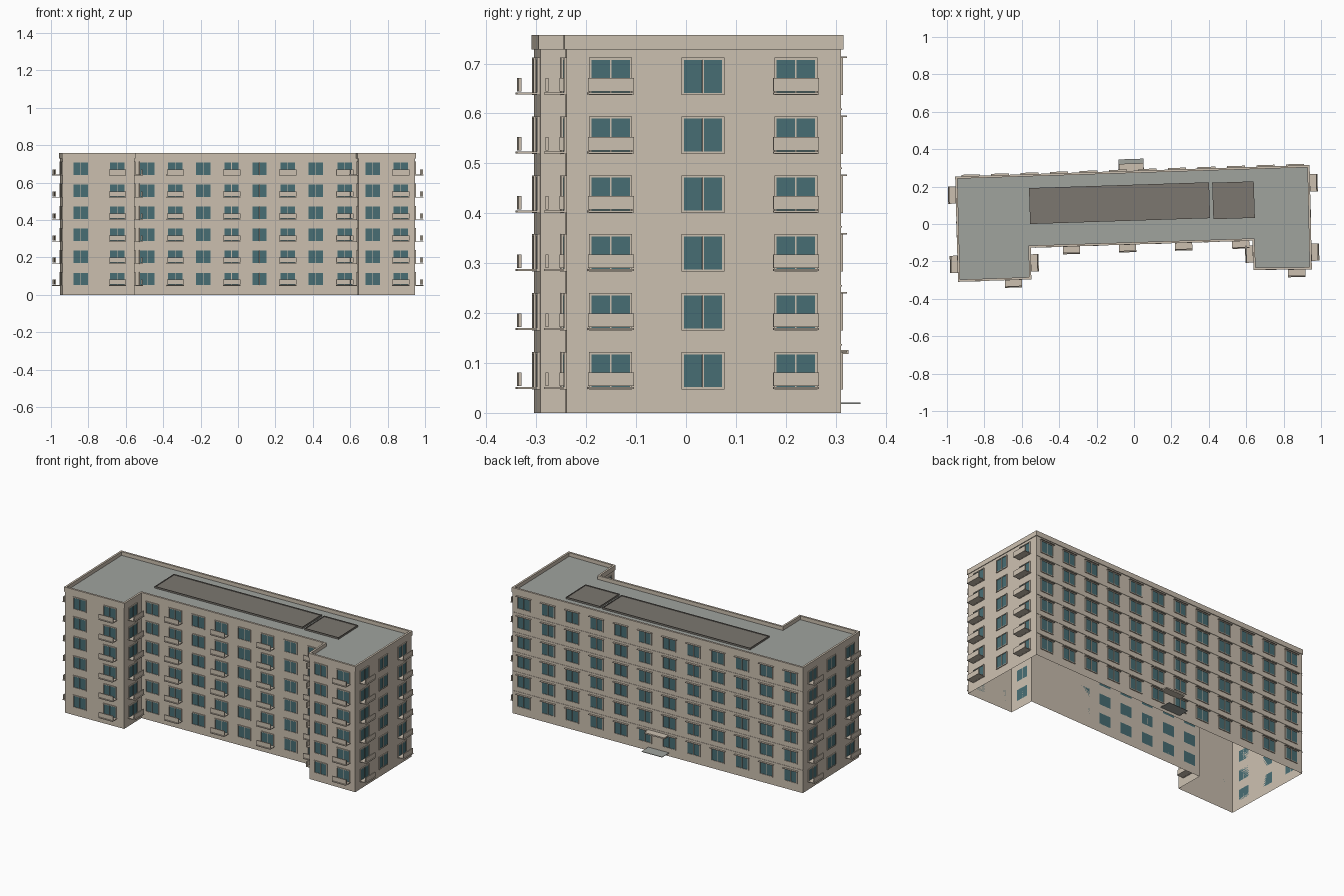
import bpy, bmesh
from mathutils import Vector

if "Cube" in bpy.data.objects:
    bpy.data.objects.remove(bpy.data.objects["Cube"])


def material(name, rgb):
    m = bpy.data.materials.new(name)
    m.use_nodes = True
    linear = [((c / 255 + 0.055) / 1.055) ** 2.4 for c in rgb] + [1]
    m.diffuse_color = linear
    m.node_tree.nodes["Principled BSDF"].inputs["Base Color"].default_value = linear
    return m


BEIGE = material("beige_render", (204, 192, 176))
GLASS = material("teal_glass", (72, 110, 116))
GREY = material("grey_roofing", (160, 163, 158))
DARK = material("dark_roof_panel", (124, 119, 112))

HEIGHT, BAND, DECK = 0.757, 0.728, 0.735
FLOORS, FIRST, PITCH = 6, 0.047, 0.118

# Footprint corners, anticlockwise from the back left
PLAN = [Vector(p) for p in (
    (-0.952, 0.250), (-0.937, -0.305), (-0.553, -0.292), (-0.556, -0.123),
    (0.636, -0.085), (0.643, -0.241), (0.947, -0.239), (0.935, 0.311))]
COUNT = len(PLAN)


def make(name, bm, mat):
    mesh = bpy.data.meshes.new(name)
    bm.to_mesh(mesh)
    bm.free()
    mesh.materials.append(mat)
    ob = bpy.data.objects.new(name, mesh)
    bpy.context.collection.objects.link(ob)
    return ob


def edge_frame(i):
    a, b = PLAN[i], PLAN[(i + 1) % COUNT]
    along = (b - a).normalized()
    return a, b, along, Vector((along.y, -along.x))


def offset_plan(d):
    """Footprint moved outward by d with mitred corners."""
    result = []
    for i in range(COUNT):
        n0, n1 = edge_frame(i - 1 if i else COUNT - 1)[3], edge_frame(i)[3]
        result.append(PLAN[i] + (n0 + n1) * d / (1 + n0.dot(n1)))
    return result


def box(bm, origin, along, out, u, d, z):
    """Box spanning u along a wall, d outward from it, and z in height."""
    v = {}
    for i in (0, 1):
        for j in (0, 1):
            for k in (0, 1):
                p = origin + along * u[i] + out * d[j]
                v[i, j, k] = bm.verts.new((p.x, p.y, z[k]))
    for axis in range(3):
        for side in (0, 1):
            ring = []
            for s, t in ((0, 0), (1, 0), (1, 1), (0, 1)):
                key = [s, t]
                key.insert(axis, side)
                ring.append(v[tuple(key)])
            bm.faces.new(ring)


def finish(name, bm, mat):
    bmesh.ops.recalc_face_normals(bm, faces=bm.faces)
    return make(name, bm, mat)


def loops(bm, rings):
    """Skin a list of (outline, height) rings."""
    rows = [[bm.verts.new((p.x, p.y, z)) for p in pts] for pts, z in rings]
    for lo, hi in zip(rows, rows[1:]):
        for i in range(COUNT):
            j = (i + 1) % COUNT
            bm.faces.new((lo[i], lo[j], hi[j], hi[i]))


# Open-bottomed wall shell
bm = bmesh.new()
loops(bm, [(PLAN, 0), (PLAN, BAND)])
make("walls", bm, BEIGE)

# Parapet band
bm = bmesh.new()
outer, inner = offset_plan(0.004), offset_plan(-0.008)
loops(bm, [(PLAN, BAND), (outer, BAND), (outer, HEIGHT), (inner, HEIGHT), (inner, DECK)])
make("parapet", bm, BEIGE)

# Roof deck
bm = bmesh.new()
bm.faces.new([bm.verts.new((p.x, p.y, DECK)) for p in inner])
make("roof_deck", bm, GREY)

# Roof panels, square to the back wall, each with a raised rim
_, _, back_along, back_out = edge_frame(COUNT - 1)
east, north = -back_along, back_out
panels, rims = bmesh.new(), bmesh.new()
for x0, x1, y0, y1 in ((-0.555, 0.408, 0.018, 0.21), (0.425, 0.647, 0.012, 0.207)):
    o = Vector((0, 0))
    box(panels, o, east, north, (x0, x1), (y0, y1), (DECK, DECK + 0.006))
    for u, d in (((x0, x1), (y0, y0 + 0.004)), ((x0, x1), (y1 - 0.004, y1)),
                 ((x0, x0 + 0.004), (y0, y1)), ((x1 - 0.004, x1), (y0, y1))):
        box(rims, o, east, north, u, d, (DECK, DECK + 0.010))
finish("roof_panels", panels, DARK)
finish("roof_panel_rims", rims, DARK)

glass, frames, balconies, hoods = (bmesh.new() for _ in range(4))


def window(o, along, out, z):
    w, h, t, depth = 0.043, 0.075, 0.0045, 0.005
    box(glass, o, along, out, (-w + t, w - t), (0, 0.002), (z + t, z + h - t))
    for u in ((-w, -w + t), (-0.0015, 0.0015), (w - t, w)):
        box(frames, o, along, out, u, (0, depth), (z, z + h))
    for low in (z, z + h - t):
        box(frames, o, along, out, (-w + t, w - t), (0, depth), (low, low + t))


def balcony(o, along, out, z):
    box(balconies, o, along, out, (-0.046, 0.046), (0, 0.045), (z + 0.001, z + 0.005))
    box(balconies, o, along, out, (-0.046, 0.046), (0.036, 0.042), (z + 0.007, z + 0.034))


def hood(o, along, out, z):
    box(hoods, o, along, out, (-0.048, 0.048), (0, 0.012), (z + 0.074, z + 0.077))


# Openings per wall: wall index, axis read, plain windows, balcony windows
FACADES = (
    (0, 1, (-0.03,), (0.155, -0.215)),
    (1, 0, (-0.84,), (-0.645,)),
    (2, 1, (), (-0.208,)),
    (3, 0, (-0.485, -0.185, 0.115, 0.415), (-0.335, -0.035, 0.265, 0.57)),
    (4, 1, (), (-0.16,)),
    (5, 0, (0.72,), (0.87,)),
    (6, 1, (0.034,), (-0.151, 0.22)),
    (7, 0, [-0.874 + 0.1578 * i for i in range(12)], ()),
)
for wall, axis, plain, with_balcony in FACADES:
    a, b, along, out = edge_frame(wall)
    for pos in (*plain, *with_balcony):
        o = a.lerp(b, (pos - a[axis]) / (b[axis] - a[axis]))
        for floor in range(FLOORS):
            z = FIRST + PITCH * floor
            window(o, along, out, z)
            if pos in with_balcony:
                balcony(o, along, out, z)
            elif wall == COUNT - 1:
                hood(o, along, out, z)

finish("window_glass", glass, GLASS)
finish("window_frames", frames, BEIGE)
finish("balconies", balconies, BEIGE)
finish("window_hoods", hoods, BEIGE)

# String courses across the back wall
bm = bmesh.new()
a, b, along, out = edge_frame(COUNT - 1)
for floor in range(1, FLOORS):
    z = FIRST + PITCH * floor - 0.030
    box(bm, a, along, out, (0, (b - a).length), (0, 0.002), (z, z + 0.003))
finish("string_courses", bm, BEIGE)

# Entrance canopy and landing
middle = a.lerp(b, 0.503)
bm = bmesh.new()
box(bm, middle, along, out, (-0.065, 0.065), (0, 0.043), (0.118, 0.126))
finish("entrance_canopy", bm, BEIGE)
bm = bmesh.new()
box(bm, middle, along, out, (-0.067, 0.067), (0, 0.067), (0.018, 0.021))
finish("entrance_landing", bm, GREY)
